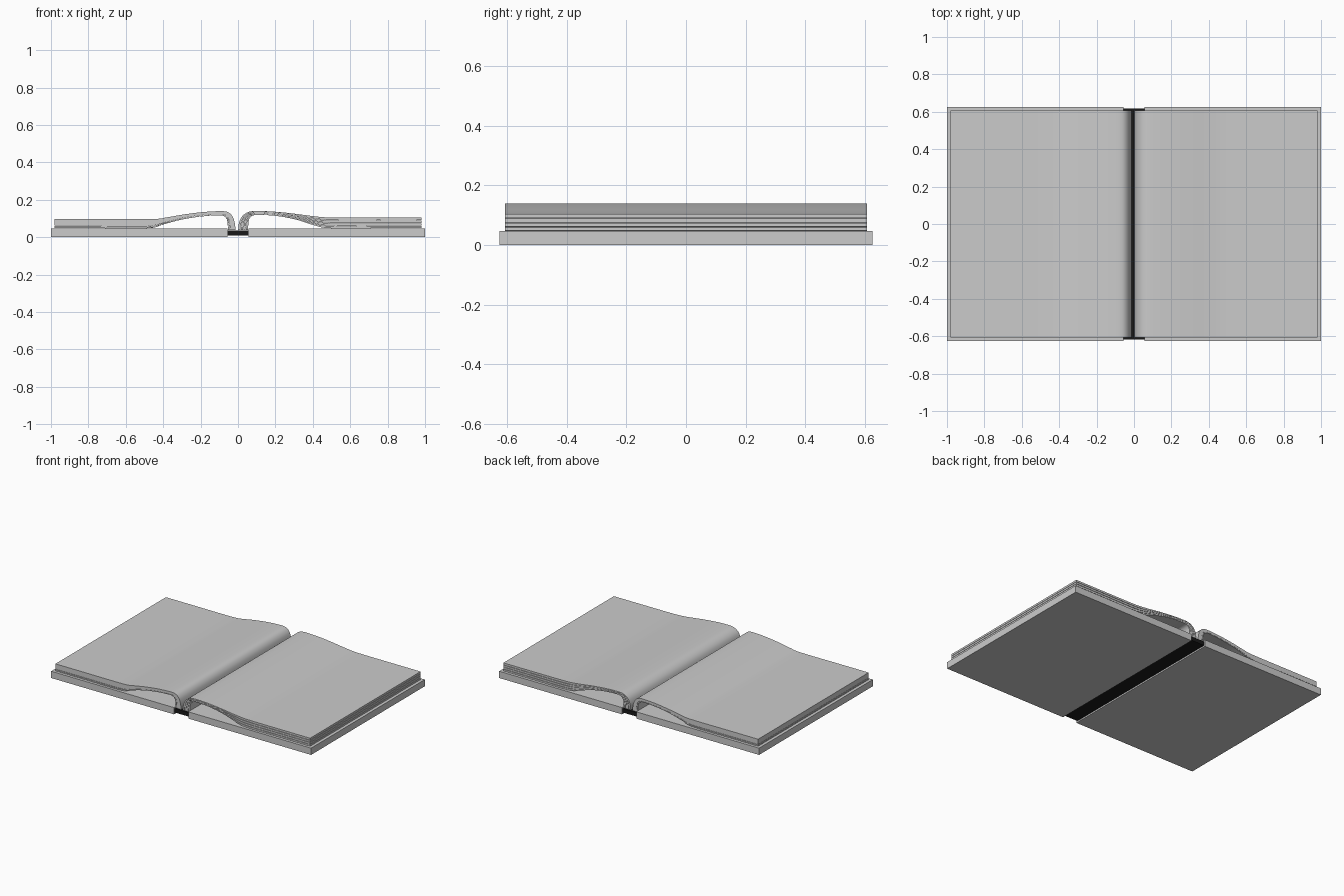
import bpy, bmesh, math
from mathutils import Vector

if "Cube" in bpy.data.objects:
    bpy.data.objects.remove(bpy.data.objects["Cube"])


def box(name, x0, x1, hy, z0, z1):
    bpy.ops.mesh.primitive_cube_add(size=1, location=((x0 + x1) / 2, 0, (z0 + z1) / 2))
    o = bpy.context.object
    o.name = name
    o.scale = (x1 - x0, 2 * hy, z1 - z0)
    bpy.ops.object.transform_apply(location=False, rotation=False, scale=True)
    return o


def smooth(pts, n=5):
    # Catmull-Rom through the control points
    p = [Vector(q) for q in pts]
    p = [p[0]] + p + [p[-1]]
    out = []
    for i in range(1, len(p) - 2):
        a, b, c, d = p[i - 1:i + 3]
        for k in range(n):
            t = k / n
            out.append(0.5 * (2 * b + (c - a) * t + (2 * a - 5 * b + 4 * c - d) * t**2
                              + (3 * b - a - 3 * c + d) * t**3))
    return out + [p[-1]]


def sheet(name, low, high, hy, side):
    # thick curved band between two profiles, extruded along y
    bm = bmesh.new()
    rows = []
    for a, b in zip(low, high):
        rows.append([bm.verts.new((side * v.x, y, v.y))
                     for v, y in ((a, -hy), (b, -hy), (b, hy), (a, hy))])
    for r, q in zip(rows, rows[1:]):
        for k in range(4):
            bm.faces.new((r[k], r[(k + 1) % 4], q[(k + 1) % 4], q[k]))
    bm.faces.new(rows[0])
    bm.faces.new(rows[-1])
    bmesh.ops.recalc_face_normals(bm, faces=bm.faces[:])
    me = bpy.data.meshes.new(name)
    bm.to_mesh(me)
    bm.free()
    o = bpy.data.objects.new(name, me)
    bpy.context.collection.objects.link(o)
    bpy.ops.object.select_all(action='DESELECT')
    o.select_set(True)
    bpy.context.view_layer.objects.active = o
    bpy.ops.object.shade_smooth_by_angle(angle=math.radians(35))


# cover boards
box("left_cover", -1, -0.055, 0.625, 0, 0.047)
box("right_cover", 0.055, 1, 0.625, 0, 0.047)

# black spine strip
spine = box("spine", -0.057, 0.057, 0.617, 0.01, 0.037)
mat = bpy.data.materials.new("spine_black")
mat.diffuse_color = (0.01, 0.01, 0.01, 1)
mat.use_nodes = True
mat.node_tree.nodes["Principled BSDF"].inputs["Base Color"].default_value = mat.diffuse_color
spine.data.materials.append(mat)

# page block profiles, from fore edge to gutter
right_top = smooth([(0.98, 0.104), (0.75, 0.104), (0.5, 0.105), (0.4, 0.113), (0.3, 0.126),
                    (0.2, 0.136), (0.11, 0.14), (0.06, 0.136), (0.025, 0.115),
                    (0.006, 0.08), (0.001, 0.038)])
right_low = smooth([(0.98, 0.048), (0.75, 0.048), (0.49, 0.048), (0.4, 0.066), (0.31, 0.094),
                    (0.21, 0.113), (0.12, 0.119), (0.08, 0.116), (0.062, 0.1),
                    (0.056, 0.075), (0.053, 0.038)])
left_top = smooth([(0.98, 0.097), (0.75, 0.097), (0.46, 0.097), (0.38, 0.106), (0.3, 0.12),
                   (0.2, 0.133), (0.11, 0.139), (0.06, 0.136), (0.032, 0.115),
                   (0.018, 0.08), (0.013, 0.038)])
left_low = smooth([(0.98, 0.048), (0.75, 0.048), (0.48, 0.048), (0.4, 0.068), (0.31, 0.092),
                   (0.21, 0.109), (0.12, 0.116), (0.08, 0.114), (0.062, 0.1),
                   (0.056, 0.075), (0.053, 0.038)])


def pages(name, low, high, side, bands):
    for i, (f, g) in enumerate(bands):
        sheet(f"{name}_{i + 1}", [a.lerp(b, f) for a, b in zip(low, high)],
              [a.lerp(b, g) for a, b in zip(low, high)], 0.607, side)


# bundles of pages with thin gaps between them
pages("right_pages", right_low, right_top, 1,
      [(0, 0.2), (0.24, 0.46), (0.5, 0.72), (0.76, 1)])
pages("left_pages", left_low, left_top, -1,
      [(0, 0.11), (0.14, 0.24), (0.27, 1)])
